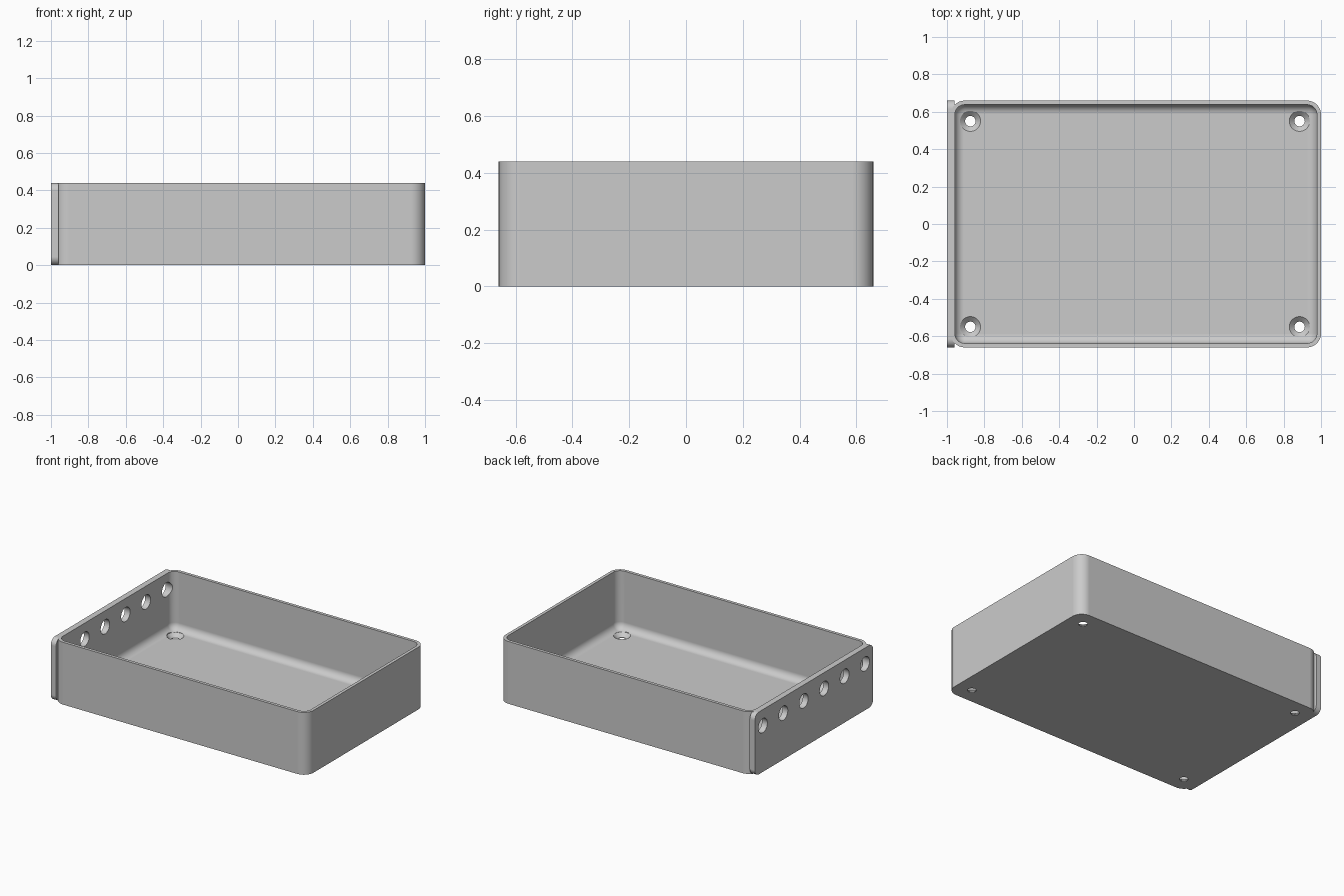
import bpy, bmesh
from math import sin, cos, pi, radians

if "Cube" in bpy.data.objects:
    bpy.data.objects.remove(bpy.data.objects["Cube"], do_unlink=True)

grey = bpy.data.materials.new("plain grey")
grey.use_nodes = True
colour = (0.6, 0.6, 0.6, 1)
grey.diffuse_color = colour
grey.node_tree.nodes["Principled BSDF"].inputs["Base Color"].default_value = colour

HEIGHT, HALF_Y = 0.44, 0.66
LEFT, RIGHT = -0.98, 1.0
MID_X, HALF_X = (LEFT + RIGHT) / 2, (RIGHT - LEFT) / 2
WALL, FLOOR, FILLET, CORNER = 0.022, 0.03, 0.05, 0.075
STEPS = 8


def rounded_rect(half_a, half_b, radius):
    """Counter-clockwise outline of a rounded rectangle."""
    points = []
    for quarter, (sa, sb) in enumerate([(1, 1), (-1, 1), (-1, -1), (1, -1)]):
        for i in range(STEPS + 1):
            t = (quarter + i / STEPS) * pi / 2
            points.append((sa * (half_a - radius) + radius * cos(t),
                           sb * (half_b - radius) + radius * sin(t)))
    return points


def loft(name, rings):
    """Skin a stack of equal rings and cap both ends."""
    bm = bmesh.new()
    loops = [[bm.verts.new(p) for p in ring] for ring in rings]
    n = len(loops[0])
    for low, high in zip(loops, loops[1:]):
        for i in range(n):
            j = (i + 1) % n
            bm.faces.new((low[i], low[j], high[j], high[i]))
    bm.faces.new(loops[0][::-1])
    bm.faces.new(loops[-1])
    bmesh.ops.recalc_face_normals(bm, faces=bm.faces)
    mesh = bpy.data.meshes.new(name)
    bm.to_mesh(mesh)
    bm.free()
    obj = bpy.data.objects.new(name, mesh)
    bpy.context.collection.objects.link(obj)
    mesh.materials.append(grey)
    return obj


def tray_ring(inset, radius, z):
    return [(MID_X + a, b, z)
            for a, b in rounded_rect(HALF_X - inset, HALF_Y - inset, radius)]


def circle(radius, place, sides=32):
    return [place(radius * cos(2 * pi * i / sides), radius * sin(2 * pi * i / sides))
            for i in range(sides)]


def cut(obj, cutter):
    mod = obj.modifiers.new("hole", "BOOLEAN")
    mod.operation, mod.solver, mod.object = "DIFFERENCE", "EXACT", cutter
    bpy.context.view_layer.objects.active = obj
    bpy.ops.object.modifier_apply(modifier=mod.name)


# Open tray: outer wall, rim, inner wall, filleted floor
inner = CORNER - WALL
rings = [tray_ring(0, CORNER, 0), tray_ring(0, CORNER, HEIGHT),
         tray_ring(WALL, inner, HEIGHT)]
for i in range(STEPS + 1):
    t = i / STEPS * pi / 2
    inset = FILLET * (1 - cos(t))
    rings.append(tray_ring(WALL + inset, inner - inset, FLOOR + FILLET * (1 - sin(t))))
tray = loft("tray", rings)

# End plate with rounded corners
plate = loft("end_plate", [[(x, a, HEIGHT / 2 + b)
                            for a, b in rounded_rect(HALF_Y, HEIGHT / 2, 0.045)]
                           for x in (-1.0, -0.96)])

# Countersunk screw holes in the floor
for sx in (-1, 1):
    for sy in (-1, 1):
        cx, cy = 0.005 + sx * 0.88, sy * 0.55
        profile = [(0.028, -0.1), (0.028, 0.004), (0.055, FLOOR), (0.055, 0.15)]
        cutter = loft("screw_hole_cutter",
                      [circle(r, lambda u, v, z=z: (cx + u, cy + v, z))
                       for r, z in profile])
        cut(tray, cutter)
        bpy.data.objects.remove(cutter, do_unlink=True)

# Row of round holes through the end plate and the wall behind it
for k in range(6):
    cy = (k - 2.5) * 0.228
    cutter = loft("side_hole_cutter",
                  [circle(0.05, lambda u, v, x=x: (x, cy + u, 0.327 + v))
                   for x in (-1.1, -0.9)])
    cut(tray, cutter)
    cut(plate, cutter)
    bpy.data.objects.remove(cutter, do_unlink=True)

# Smooth the curves while keeping flat faces flat
for obj in (tray, plate):
    bpy.ops.object.select_all(action="DESELECT")
    obj.select_set(True)
    bpy.context.view_layer.objects.active = obj
    bpy.ops.object.shade_smooth_by_angle(angle=radians(30))
    weighted = obj.modifiers.new("flat_faces", "WEIGHTED_NORMAL")
    weighted.keep_sharp = True
